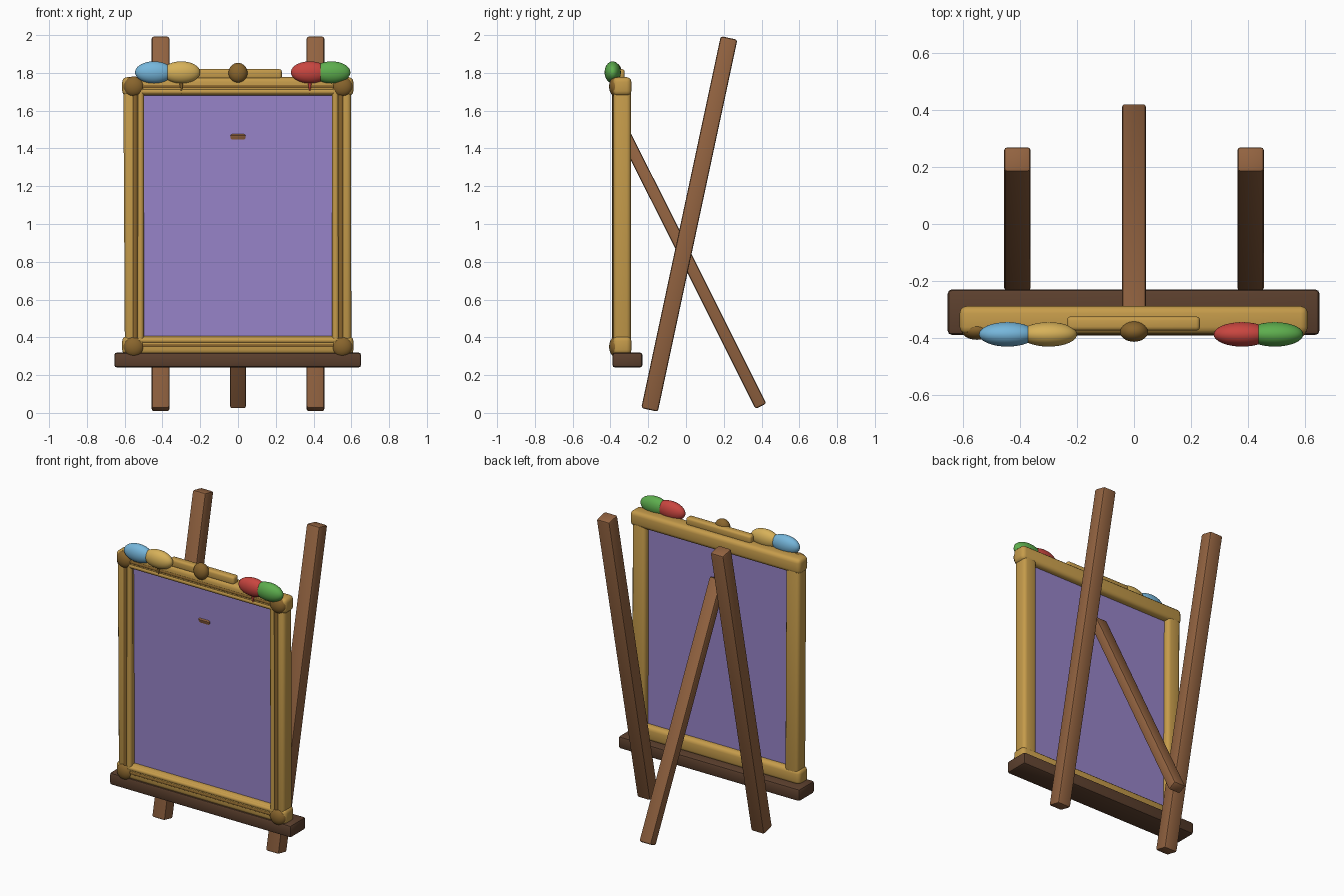
import bpy
import bmesh
import math
from mathutils import Matrix, Vector

cube = bpy.data.objects.get("Cube")
if cube:
    bpy.data.objects.remove(cube, do_unlink=True)


def material(name, r, g, b):
    m = bpy.data.materials.new(name)
    m.diffuse_color = (r, g, b, 1)
    m.use_nodes = True
    m.node_tree.nodes["Principled BSDF"].inputs["Base Color"].default_value = (r, g, b, 1)
    return m


GOLD = material("gold wood", 0.56, 0.33, 0.07)
BRONZE = material("dark gold", 0.25, 0.13, 0.026)
BROWN = material("brown wood", 0.29, 0.125, 0.052)
DARK = material("dark brown wood", 0.107, 0.051, 0.027)
PURPLE = material("purple canvas", 0.31, 0.23, 0.58)
BLUE = material("sky blue", 0.18, 0.47, 0.71)
YELLOW = material("warm yellow", 0.68, 0.44, 0.10)
RED = material("red", 0.58, 0.06, 0.05)
GREEN = material("green", 0.11, 0.42, 0.075)


def finish(name, bm, mat):
    mesh = bpy.data.meshes.new(name)
    bm.to_mesh(mesh)
    bm.free()
    mesh.materials.append(mat)
    ob = bpy.data.objects.new(name, mesh)
    bpy.context.collection.objects.link(ob)
    bpy.ops.object.select_all(action="DESELECT")
    ob.select_set(True)
    bpy.context.view_layer.objects.active = ob
    bpy.ops.object.shade_smooth_by_angle(angle=math.radians(35))
    return ob


def frame_between(a, b):
    """Matrix with local z along a to b, placed at the middle."""
    a, b = Vector(a), Vector(b)
    z = (b - a).normalized()
    ref = Vector((0, 0, 1)) if abs(z.x) > 0.9 else Vector((1, 0, 0))
    y = z.cross(ref).normalized()
    x = y.cross(z)
    m = Matrix((x, y, z)).transposed().to_4x4()
    m.translation = (a + b) / 2
    return m, (b - a).length


def beam(name, a, b, width, depth, mat, bevel=0.012, segments=2):
    m, length = frame_between(a, b)
    bm = bmesh.new()
    bmesh.ops.create_cube(bm, size=1)
    bmesh.ops.scale(bm, vec=(width, depth, length), verts=bm.verts)
    if bevel:
        bmesh.ops.bevel(bm, geom=bm.edges[:], offset=bevel, segments=segments,
                        profile=0.5, affect="EDGES")
    bm.transform(m)
    return finish(name, bm, mat)


def rod(name, a, b, r1, mat, r2=None):
    m, length = frame_between(a, b)
    bm = bmesh.new()
    bmesh.ops.create_cone(bm, cap_ends=True, segments=12, radius1=r1,
                          radius2=r1 if r2 is None else r2, depth=length)
    bm.transform(m)
    return finish(name, bm, mat)


def ball(name, center, radii, mat):
    bm = bmesh.new()
    bmesh.ops.create_uvsphere(bm, u_segments=32, v_segments=20, radius=1)
    bm.transform(Matrix.Translation(center) @ Matrix.Diagonal((*radii, 1)))
    return finish(name, bm, mat)


# Easel: two leaning posts, a rear strut and the ledge
for side, s in (("right", -1), ("left", 1)):
    beam(side + "_post", (s * 0.41, -0.193, 0.016), (s * 0.41, 0.228, 1.985),
         0.094, 0.09, BROWN)
beam("rear_strut", (0, 0.397, 0.035), (0, -0.329, 1.484), 0.086, 0.064, BROWN)
beam("ledge", (-0.655, -0.31, 0.28), (0.652, -0.31, 0.28), 0.08, 0.16, DARK, 0.015)

# Picture frame: rails, stiles and canvas
TOP, BOTTOM, MID = 1.728, 0.357, -0.338
for name, z in (("top_rail", TOP), ("bottom_rail", BOTTOM)):
    beam(name, (-0.613, MID, z), (0.611, MID, z), 0.098, 0.098, GOLD, 0.025, 3)
beam("right_stile", (-0.55, MID, 0.33), (-0.558, MID, 1.76), 0.098, 0.092, GOLD, 0.022, 3)
beam("left_stile", (0.551, MID, 0.33), (0.549, MID, 1.76), 0.098, 0.092, GOLD, 0.022, 3)
beam("canvas", (0, -0.337, 0.34), (0, -0.337, 1.74), 1.06, 0.018, PURPLE, 0)

# Thin mouldings along the front of the frame
Y = -0.374
for side, s in (("right", -1), ("left", 1)):
    rod(side + "_dark_moulding", (s * 0.545, Y, 0.35), (s * 0.545, Y, 1.73), 0.016, BRONZE)
    rod(side + "_inner_moulding", (s * 0.517, Y, 0.35), (s * 0.515, Y, 1.72), 0.018, GOLD)
for name, z, s in (("top", TOP, 1), ("bottom", BOTTOM, -1)):
    rod(name + "_dark_moulding", (-0.55, -0.378, z), (0.55, -0.378, z), 0.013, BRONZE)
    rod(name + "_inner_moulding", (-0.53, -0.376, z - s * 0.027),
        (0.53, -0.376, z - s * 0.027), 0.016, GOLD)

# Corner knobs
for z in (TOP, 0.35):
    for s in (-1, 1):
        ball("corner_knob", (s * 0.552, -0.373, z), (0.055, 0.034, 0.053), BRONZE)

# Crest with its centre knob
beam("crest", (-0.236, -0.35, 1.793), (0.232, -0.35, 1.793), 0.054, 0.05, GOLD, 0.014, 3)
ball("crest_knob", (0, -0.377, 1.8), (0.05, 0.037, 0.053), BRONZE)

# Coloured egg ornaments and the small spikes under two of them
for name, x, mat in (("blue_egg", -0.445, BLUE), ("yellow_egg", -0.30, YELLOW),
                     ("red_egg", 0.38, RED), ("green_egg", 0.495, GREEN)):
    ball(name, (x, -0.388, 1.803), (0.1, 0.043, 0.058), mat)
for name, x, mat in (("right_spike", -0.30, BRONZE), ("left_spike", 0.38, RED)):
    rod(name, (x, -0.388, 1.69), (x, -0.388, 1.76), 0.001, mat, 0.012)
